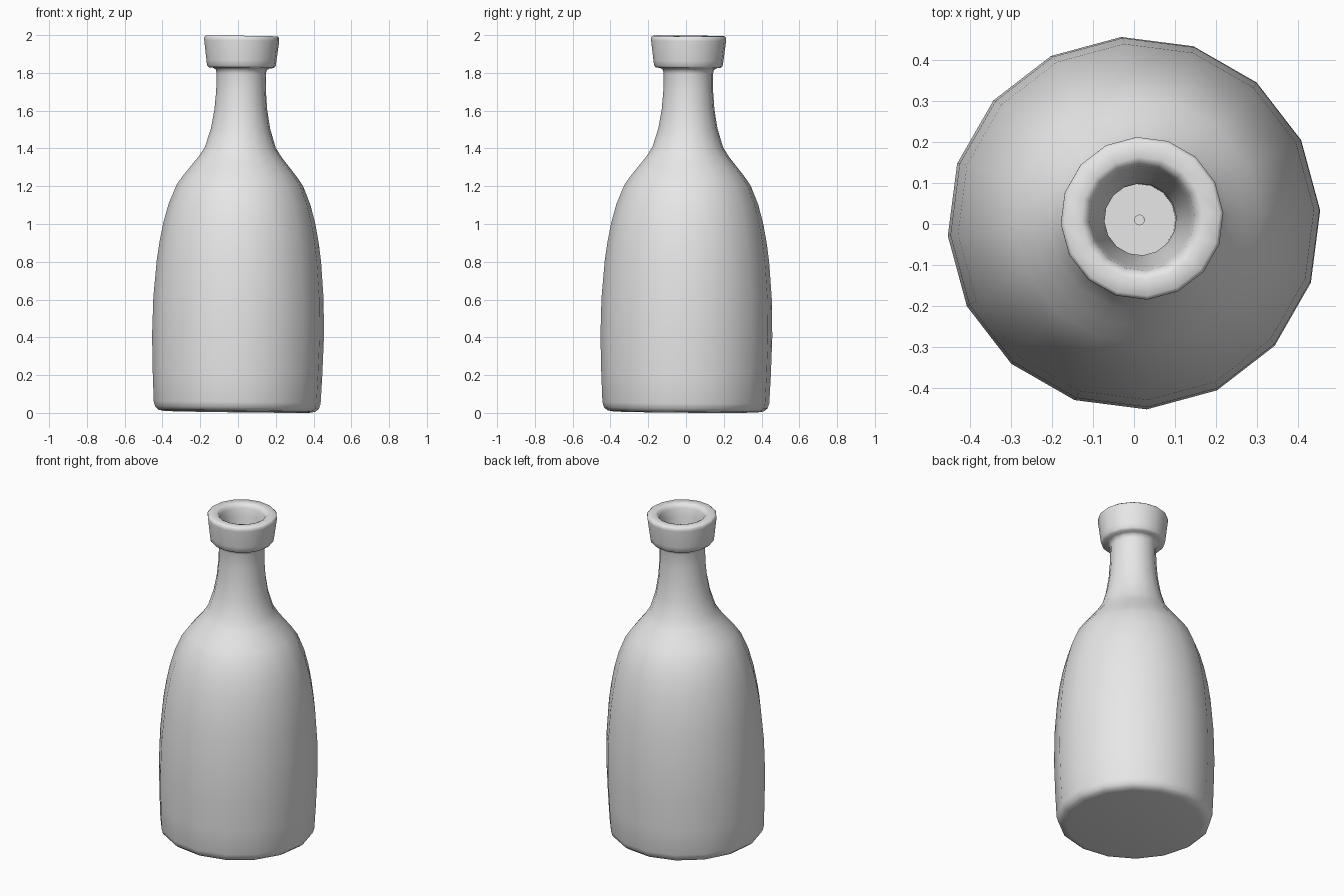
import bpy, bmesh, math
from mathutils import Matrix

cube = bpy.data.objects.get("Cube")
if cube:
    bpy.data.objects.remove(cube, do_unlink=True)

SIDES = 16
TWIST = math.radians(3.9)

# One grey material for the whole bottle
grey = bpy.data.materials.new("plain_grey")
grey.use_nodes = True
color = (0.8, 0.8, 0.8, 1.0)
grey.diffuse_color = color
grey.node_tree.nodes["Principled BSDF"].inputs["Base Color"].default_value = color

# Profile sections as (radius, height), from the base up and over into the mouth
base = [(0.385, 0), (0.415, 0.005), (0.435, 0.022), (0.443, 0.05)]
body = [(0.45, 0.2), (0.456, 0.4), (0.452, 0.6), (0.436, 0.8), (0.422, 0.9),
        (0.403, 1.0), (0.376, 1.1), (0.335, 1.2), (0.3, 1.25), (0.26, 1.3)]
neck = [(0.22, 1.35), (0.188, 1.4), (0.157, 1.5), (0.14, 1.6), (0.132, 1.7),
        (0.131, 1.79), (0.135, 1.81)]
lip = [(0.15, 1.82), (0.172, 1.822), (0.182, 1.832), (0.186, 1.86), (0.199, 1.965),
       (0.199, 1.982), (0.19, 1.99), (0.15, 1.99), (0.138, 1.985)]
mouth = [(0.128, 1.965), (0.12, 1.92), (0.105, 1.82), (0.094, 1.72), (0.088, 1.65),
         (0.088, 1.45), (0.012, 1.45), (0.012, 1.445)]


def lathe(name, profile):
    """Spin a profile about z and cap both ends."""
    bm = bmesh.new()
    rings = []
    for r, z in profile:
        angles = [TWIST + math.tau * i / SIDES for i in range(SIDES)]
        rings.append([bm.verts.new((r * math.cos(a), r * math.sin(a), z)) for a in angles])
    for low, high in zip(rings, rings[1:]):
        for i in range(SIDES):
            j = (i + 1) % SIDES
            bm.faces.new((low[i], low[j], high[j], high[i]))
    bm.faces.new(list(reversed(rings[0])))
    bm.faces.new(rings[-1])
    mesh = bpy.data.meshes.new(name)
    bm.to_mesh(mesh)
    bm.free()
    mesh.materials.append(grey)
    obj = bpy.data.objects.new(name, mesh)
    bpy.context.collection.objects.link(obj)
    return obj


bottle = lathe("bottle", base + body + neck + lip + mouth)

# The bottle leans very slightly; rest its lowest point on the ground
lean = Matrix.Rotation(0.0125, 4, "Y") @ Matrix.Rotation(-0.0075, 4, "X")
bottle.data.transform(Matrix.Translation((-0.005, -0.001, 0)) @ lean)
lowest = min(v.co.z for v in bottle.data.vertices)
bottle.data.transform(Matrix.Translation((0, 0, -lowest)))

# Smooth shading, with the mouth floor kept crisp
bpy.ops.object.select_all(action="DESELECT")
bottle.select_set(True)
bpy.context.view_layer.objects.active = bottle
bpy.ops.object.shade_smooth_by_angle(angle=math.radians(70))
